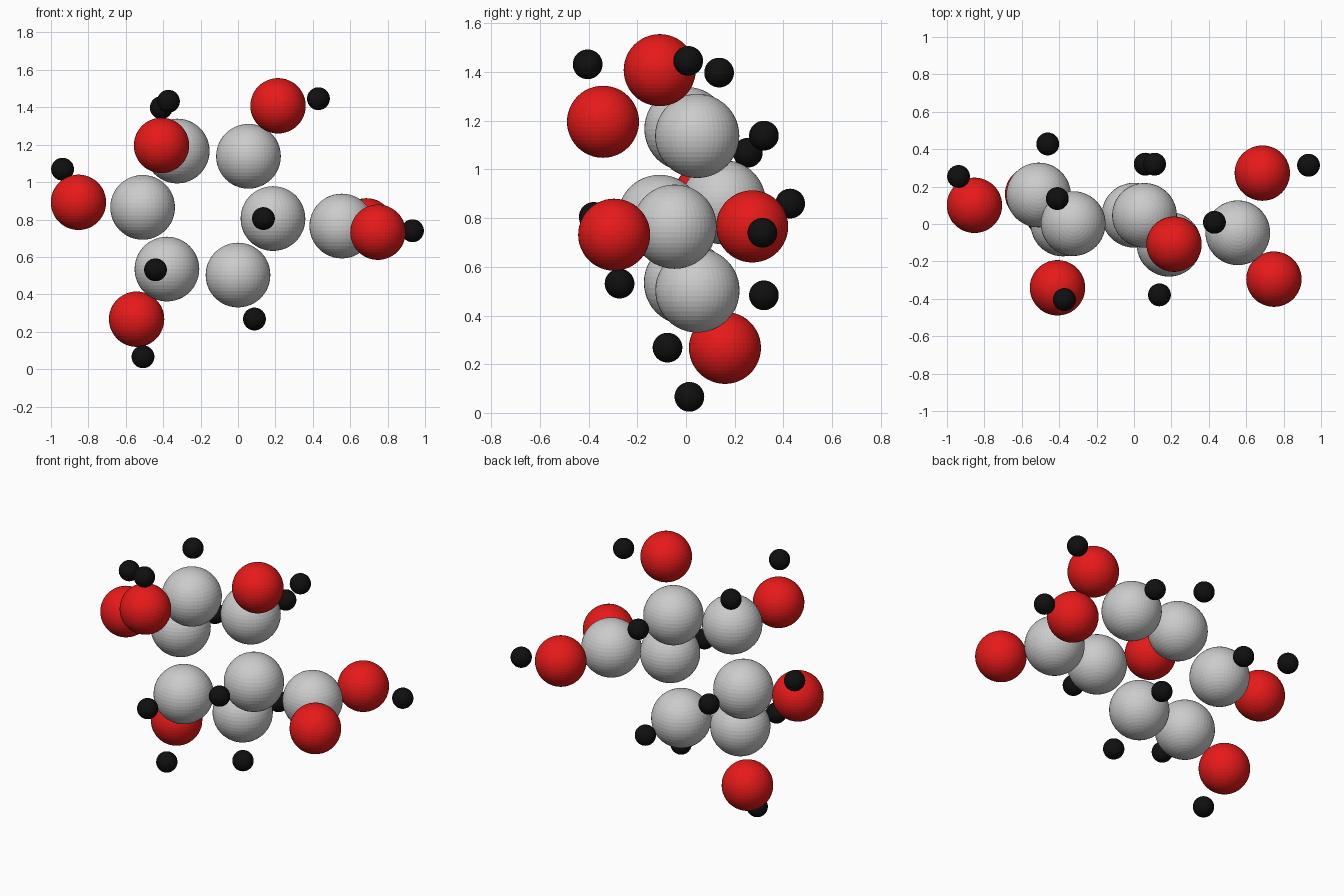
import bpy


def material(name, rgb):
    m = bpy.data.materials.new(name)
    m.diffuse_color = (*rgb, 1)
    return m


def atoms(name, radius, centres, mat=None):
    """One ball per centre, all sharing a single mesh."""
    mesh = None
    for i, c in enumerate(centres, 1):
        if mesh is None:
            bpy.ops.mesh.primitive_uv_sphere_add(segments=48, ring_count=24, radius=radius, location=c)
            ob = bpy.context.object
            mesh = ob.data
            if mat:
                mesh.materials.append(mat)
        else:
            ob = bpy.data.objects.new(name, mesh)
            ob.location = c
            bpy.context.collection.objects.link(ob)
        ob.name = f"{name}_{i}"


# carbon ring, plus the side carbon on the right
atoms("carbon", 0.173, [
    (0, .047, .503), (-.38, 0, .535), (-.51, .155, .865), (-.325, .002, 1.166),
    (.056, .046, 1.138), (.187, -.108, .805), (.555, -.047, .765)])

# oxygen atoms
atoms("oxygen", 0.148, [
    (.214, -.108, 1.408), (-.409, -.341, 1.196), (-.853, .1, .892),
    (-.542, .16, .267), (.748, -.295, .732), (.686, .272, .766)],
    material("oxygen_red", (.8, .01, .01)))

# hydrogen atoms
atoms("hydrogen", 0.061, [
    (-.41, .136, 1.398), (-.372, -.404, 1.432), (.43, .009, 1.446),
    (-.938, .254, 1.069), (.136, -.379, .805), (.933, .314, .74),
    (-.441, -.273, .531), (.088, -.076, .268), (-.508, .014, .066),
    (-.461, .428, .86), (.11, .32, 1.139), (.06, .32, .483)],
    material("hydrogen_black", (.005, .005, .005)))
